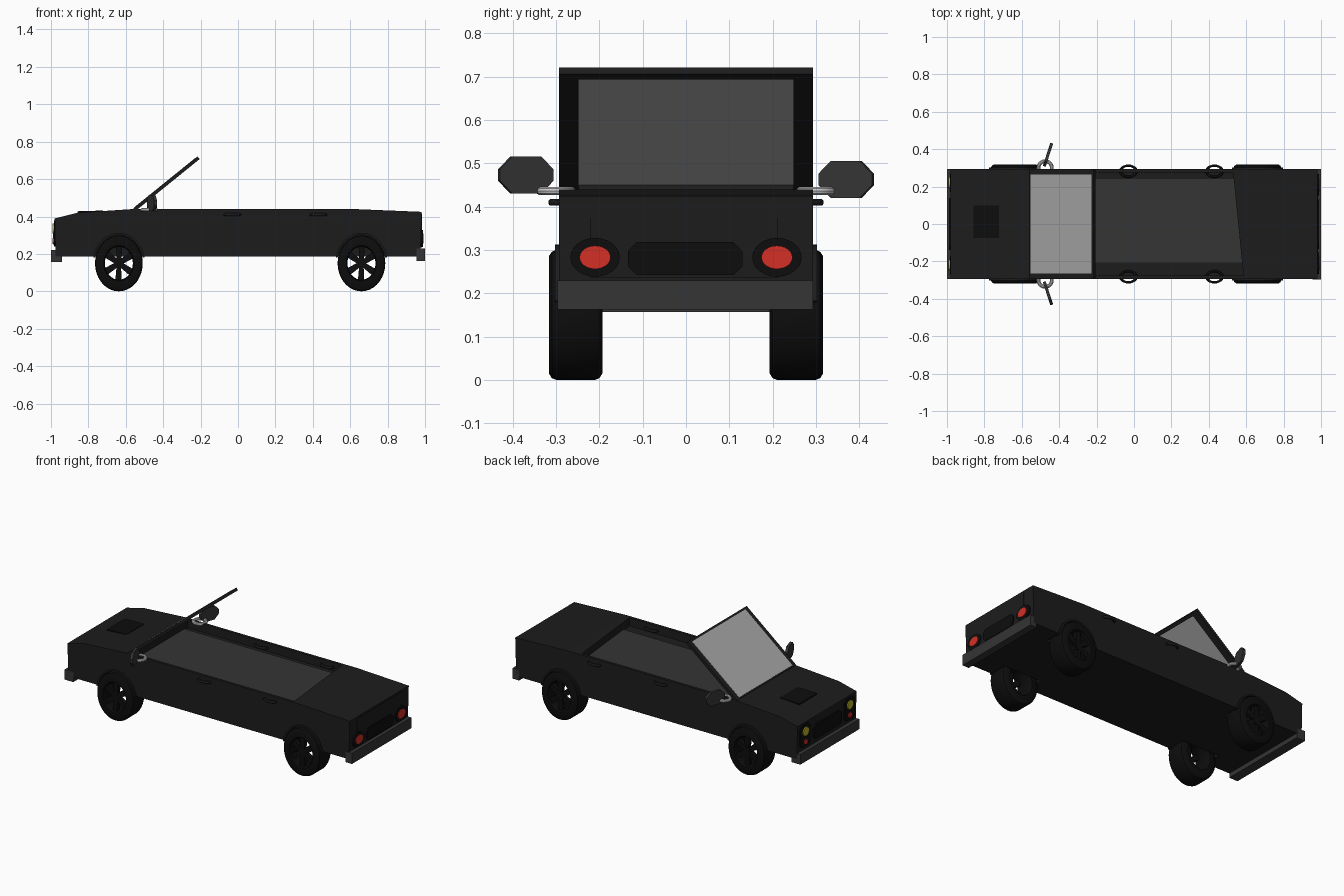
import bpy, bmesh, math
from mathutils import Vector

if "Cube" in bpy.data.objects:
    bpy.data.objects.remove(bpy.data.objects["Cube"])

def mat(name, r, g, b):
    m = bpy.data.materials.new(name)
    m.diffuse_color = (r, g, b, 1)
    m.use_nodes = True
    m.node_tree.nodes["Principled BSDF"].inputs["Base Color"].default_value = m.diffuse_color
    return m

PAINT = mat("paint", .012, .012, .012)
BLACK = mat("black", .004, .004, .004)
GREY = mat("dark_grey", .035, .035, .035)
GLASS = mat("glass", .4, .4, .4)
WHITE = mat("white", .75, .75, .75)
RED = mat("red", .65, .03, .02)
YELLOW = mat("yellow", .5, .45, .02)

def finish(name, bm, m, smooth=False):
    bmesh.ops.recalc_face_normals(bm, faces=bm.faces)
    me = bpy.data.meshes.new(name)
    bm.to_mesh(me)
    bm.free()
    ob = bpy.data.objects.new(name, me)
    bpy.context.collection.objects.link(ob)
    if m:
        me.materials.append(m)
    if smooth:
        bpy.context.view_layer.objects.active = ob
        bpy.ops.object.select_all(action='DESELECT')
        ob.select_set(True)
        bpy.ops.object.shade_smooth_by_angle(angle=math.radians(35))
    return ob

def prism(name, pts, axis, lo, hi, m):
    """Extrude a 2D outline along an axis."""
    put = {'x': lambda a, b, t: (t, a, b), 'y': lambda a, b, t: (a, t, b),
           'z': lambda a, b, t: (a, b, t)}[axis]
    bm = bmesh.new()
    A = [bm.verts.new(put(a, b, lo)) for a, b in pts]
    B = [bm.verts.new(put(a, b, hi)) for a, b in pts]
    n = len(pts)
    bm.faces.new(A)
    bm.faces.new(B[::-1])
    for i in range(n):
        bm.faces.new((A[i], A[(i + 1) % n], B[(i + 1) % n], B[i]))
    return finish(name, bm, m)

def rect(a0, a1, b0, b1):
    return [(a0, b0), (a1, b0), (a1, b1), (a0, b1)]

def octagon(ca, cb, ha, hb, c):
    return [(ca + x, cb + z) for x, z in (
        (-ha + c, -hb), (ha - c, -hb), (ha, -hb + c), (ha, hb - c),
        (ha - c, hb), (-ha + c, hb), (-ha, hb - c), (-ha, -hb + c))]

def oval(ca, cb, ra, rb, n=24, a0=0, a1=2 * math.pi, end=False):
    k = n + 1 if end else n
    return [(ca + ra * math.cos(a0 + (a1 - a0) * i / n),
             cb + rb * math.sin(a0 + (a1 - a0) * i / n)) for i in range(k)]

def lathe(name, prof, loc, scale, m, n=36, axis='y'):
    """Closed ring of (radius, depth) points turned around an axis."""
    bm = bmesh.new()
    rings = []
    for i in range(n):
        a = 2 * math.pi * i / n
        c, s = math.cos(a), math.sin(a)
        rings.append([bm.verts.new((r * c, d, r * s) if axis == 'y' else (r * c, r * s, d))
                      for r, d in prof])
    k = len(prof)
    for i in range(n):
        P, Q = rings[i], rings[(i + 1) % n]
        for j in range(k):
            bm.faces.new((P[j], P[(j + 1) % k], Q[(j + 1) % k], Q[j]))
    ob = finish(name, bm, m, True)
    ob.location, ob.scale = loc, scale
    return ob

def cut(ob, tool):
    tool.hide_render = True
    tool.hide_set(True)
    md = ob.modifiers.new("cut", 'BOOLEAN')
    md.operation, md.object, md.solver = 'DIFFERENCE', tool, 'EXACT'

# Body shell with open cabin
body = prism("body", [(-.975, .185), (.975, .185), (.982, .425), (.62, .44), (-.56, .44),
                      (-.86, .42), (-.98, .39)], 'y', -.293, .293, PAINT)
cut(body, prism("cabin_cutter", [(-.54, -.275), (.585, -.275), (.53, .275), (-.54, .275)],
                'z', .388, .6, PAINT))
prism("cabin_floor", [(-.54, -.205), (.58, -.205), (.535, .24), (-.54, .24)], 'z', .38, .395, GREY)

# Wheels, wells and arch lips
tyre = [(.095, -.062), (.135, -.062), (.146, -.055), (.15, -.045), (.15, .045),
        (.146, .055), (.135, .062), (.095, .062), (.088, .045), (.088, -.045)]
for wx, end in ((-.637, "front"), (.66, "rear")):
    for s in (1, -1):
        wy = s * .255
        nm = f"{end}_{'left' if s > 0 else 'right'}"
        lo, hi = sorted((s * .18, s * .4))
        cut(body, prism(nm + "_well_cutter", oval(wx, .15, .134, .157, 32), 'y', lo, hi, PAINT))
        lathe(nm + "_tyre", tyre, (wx, wy, .15), (.85, 1, 1), BLACK)
        lo, hi = sorted((wy + s * .025, wy + s * .05))
        prism(nm + "_hub", oval(wx, .15, .024, .028, 16), 'y', lo, hi + .004, BLACK)
        for i in range(6):
            a = math.pi * i / 3 + .5
            d, p = Vector((math.cos(a), math.sin(a))), Vector((-math.sin(a), math.cos(a)))
            pts = [d * .015 - p * .014, d * .092 - p * .02, d * .092 + p * .02, d * .015 + p * .014]
            prism(f"{nm}_spoke_{i}", [(wx + .85 * v.x, .15 + v.y) for v in pts], 'y', lo, hi, BLACK)
        lo, hi = sorted((s * .27, s * .302))
        a0, a1 = .2, math.pi - .2
        lip = oval(wx, .15, .14, .163, 20, a0, a1, True) + \
            oval(wx, .15, .13, .153, 20, a1, a0, True)
        prism(nm + "_arch", lip, 'y', lo, hi, PAINT)

# Bumpers
prism("front_bumper", rect(-1, -.94, .157, .22), 'y', -.293, .293, GREY)
prism("rear_bumper", rect(.955, 1, .163, .23), 'y', -.297, .293, GREY)

# Rear panel, plate recess and lamps
prism("boot_panel", [(-.22, .235), (.213, .235), (.213, .415), (-.22, .415)], 'x', .97, .984, PAINT)
prism("rear_plate", octagon(-.002, .28, .132, .038, .02), 'x', .97, .989, BLACK)
for s in (1, -1):
    prism("tail_lamp_rim", oval(s * .21, .283, .057, .045), 'x', .965, .988, BLACK)
    prism("tail_lamp", oval(s * .21, .283, .036, .027), 'x', .97, .992, RED)
    # Front lamps
    prism("headlamp_rim", octagon(s * .22, .31, .05, .07, .02), 'x', -.985, -.97, BLACK)
    prism("headlamp", oval(s * .22, .335, .03, .027), 'x', -.991, -.97, YELLOW)
    prism("front_signal", oval(s * .22, .27, .018, .016), 'x', -.991, -.97, RED)
prism("grille", octagon(0, .295, .14, .045, .022), 'x', -.988, -.965, BLACK)

# Bonnet scoop
prism("bonnet_scoop", [(-.858, .41), (-.722, .41), (-.722, .432), (-.858, .428)],
      'y', -.075, .1, BLACK)

# Windscreen: sloped slices between base and top
def slope(t0, t1, d0, d1):
    b, u, n = Vector((-.555, .437)), Vector((.34, .275)), Vector((-.63, .777))
    return [tuple(b + u * t + n * d) for t, d in ((t0, d0), (t1, d0), (t1, d1), (t0, d1))]
for s in (1, -1):
    lo, hi = sorted((s * .248, s * .293))
    prism("screen_pillar", slope(0, 1.01, -.01, .008), 'y', lo, hi, PAINT)
prism("screen_top_bar", slope(.96, 1.01, -.01, .008), 'y', -.25, .25, PAINT)
prism("screen_base_bar", slope(0, .04, -.01, .008), 'y', -.25, .25, PAINT)
prism("windscreen", slope(.02, .98, .003, .0095), 'y', -.265, .265, GLASS)

# Side mirrors, mirror rings and door handles
def ring_profile(R, r, n=10):
    return oval(R, 0, r, r, n)
for s in (1, -1):
    m = prism("side_mirror", octagon(0, 0, .065, .043, .03), 'x', -.008, .008, GREY)
    m.location = (-.46, s * .37, .473 if s < 0 else .463)
    m.rotation_euler.z = -s * .31
    lathe("mirror_ring", ring_profile(.036, .01), (-.475, s * .3, .436), (1, 1, 1), WHITE, 24, 'z')
    for hx in (-.03, .43):
        lathe("door_handle", ring_profile(.04, .008), (hx, s * .282, .41), (1.05, .75, 1),
              PAINT, 24, 'z')
